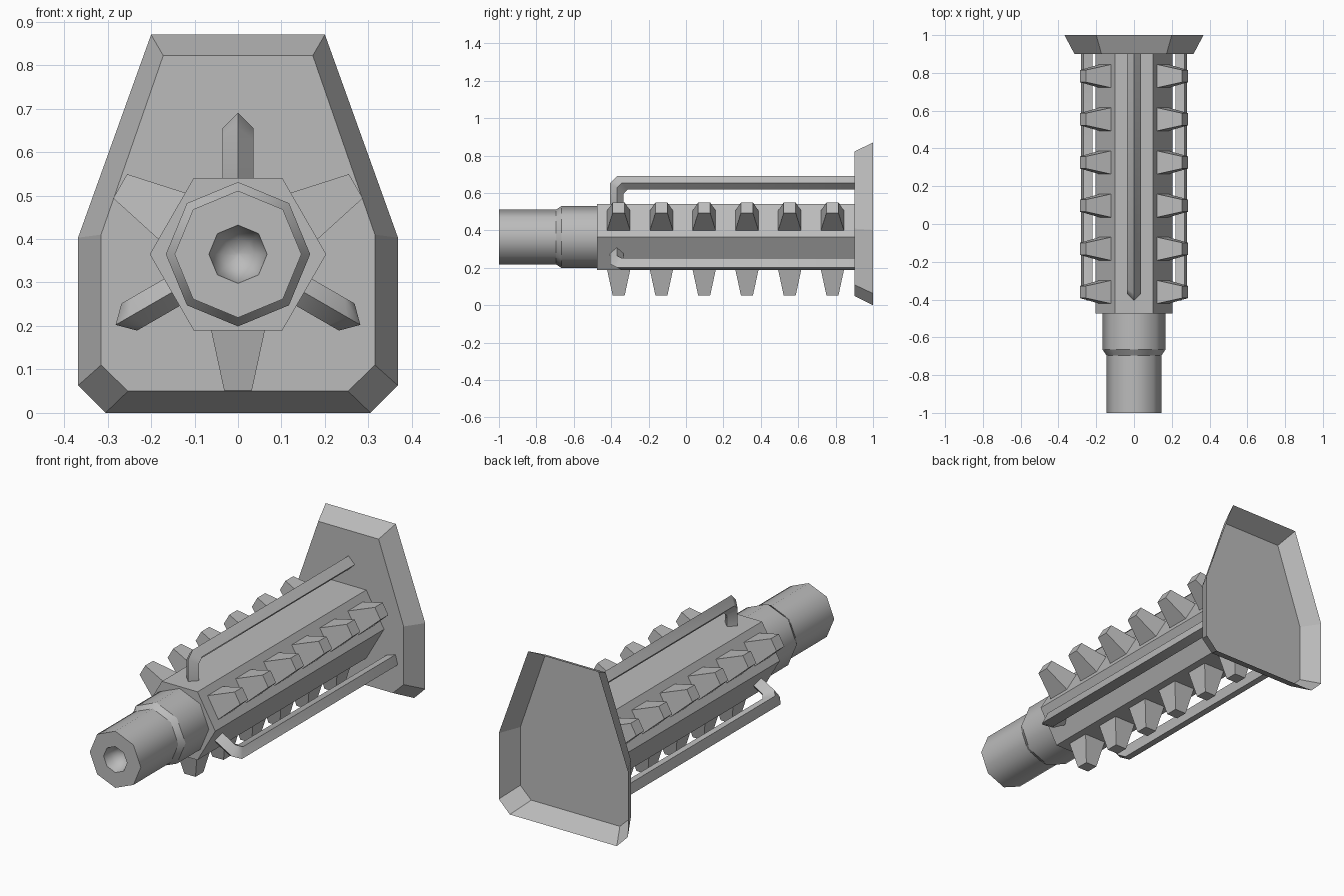
import bpy, bmesh
from math import radians, sin, cos, pi
from mathutils import Matrix, Vector

AXIS_Z = 0.365          # height of the long axis
PLATE_Y = 0.9           # front of the end plate

cube = bpy.data.objects.get("Cube")
if cube:
    bpy.data.objects.remove(cube, do_unlink=True)

grey = bpy.data.materials.new("plain_grey")
grey.use_nodes = True
GREY = (0.5, 0.5, 0.5, 1)
grey.diffuse_color = GREY
grey.node_tree.nodes["Principled BSDF"].inputs["Base Color"].default_value = GREY


def loft(name, rings, cap_start=True, cap_end=True, turn=0, smooth=False, fix=True, crisp_rings=()):
    """Skin equal-length closed rings; turn rotates the part about the long axis."""
    bm = bmesh.new()
    spin = Matrix.Translation((0, 0, AXIS_Z)) @ Matrix.Rotation(radians(turn), 4, 'Y')
    loops = [[bm.verts.new(spin @ Vector(p)) for p in ring] for ring in rings]
    n = len(loops[0])
    for a, b in zip(loops, loops[1:]):
        for i in range(n):
            j = (i + 1) % n
            bm.faces.new((a[i], a[j], b[j], b[i]))
    if cap_start:
        bm.faces.new(loops[0])
    if cap_end:
        bm.faces.new(loops[-1])
    if fix:
        bmesh.ops.recalc_face_normals(bm, faces=bm.faces[:])
    mesh = bpy.data.meshes.new(name)
    bm.to_mesh(mesh)
    bm.free()
    mesh.materials.append(grey)
    obj = bpy.data.objects.new(name, mesh)
    bpy.context.collection.objects.link(obj)
    if smooth:
        bpy.ops.object.select_all(action='DESELECT')
        obj.select_set(True)
        bpy.context.view_layer.objects.active = obj
        bpy.ops.object.shade_smooth_by_angle(angle=radians(50))
        # keep the chosen rings sharp around the barrel
        for e in mesh.edges:
            r0, r1 = (v // n for v in e.vertices)
            if r0 == r1 and r0 in crisp_rings:
                e.use_edge_sharp = True
    return obj


def polygon(sides, radius, y):
    return [(radius * cos(2 * pi * i / sides), y, radius * sin(2 * pi * i / sides))
            for i in range(sides)]


# Hexagonal body
loft("body", [polygon(6, 0.203, y) for y in (-0.475, PLATE_Y)])

# Stepped eight-sided barrel with a hollow muzzle
profile = [(-0.46, 0.166), (-0.665, 0.166), (-0.695, 0.146), (-1, 0.146),
           (-1, 0.067), (-0.96, 0.058), (-0.93, 0.036), (-0.92, 0.005)]
loft("barrel", [polygon(8, r, y) for y, r in profile], smooth=True, crisp_rings=(1, 2, 3, 4))


# Flared end plate, open at the back
def mirrored(half, y):
    right = [(x, y, z - AXIS_Z) for x, z in half]
    return right + [(-x, py, z) for x, py, z in reversed(right)]


inner = [(0.172, 0.822), (0.315, 0.41), (0.315, 0.11), (0.253, 0.05)]
outer = [(0.2, 0.87), (0.368, 0.403), (0.368, 0.063), (0.305, 0)]
loft("end_plate", [mirrored(inner, PLATE_Y), mirrored(outer, 1)], cap_end=False)


# Tapered teeth in three rows of six
def square(half, y, z):
    return [(sx * half, y + sy * half, z) for sx, sy in ((-1, -1), (1, -1), (1, 1), (-1, 1))]


for row, turn in (("left", 60), ("right", -60), ("bottom", 180)):
    for i in range(6):
        y = -0.36 + i * 0.2286
        loft(f"{row}_tooth_{i + 1}", [square(0.064, y, 0.165), square(0.032, y, 0.313)], turn=turn)

# Bent diamond-section rails: each ring is outer edge, side, inner edge, side
R = 0.036
bend = [((-0.406, 0.165), (-0.37, 0.165), (-0.334, 0.165)),
        ((-0.406, 0.289), (-0.37, 0.262), (-0.334, 0.232)),
        ((-0.37, 0.325), (-0.343, 0.289), (-0.31, 0.254)),
        ((PLATE_Y, 0.325), (PLATE_Y, 0.289), (PLATE_Y, 0.254))]
for name, turn in (("top_rail", 0), ("left_rail", 120), ("right_rail", -120)):
    rings = [[(0, *out), (R, *mid), (0, *inn), (-R, *mid)] for out, mid, inn in bend]
    loft(name, rings, turn=turn, smooth=True)
